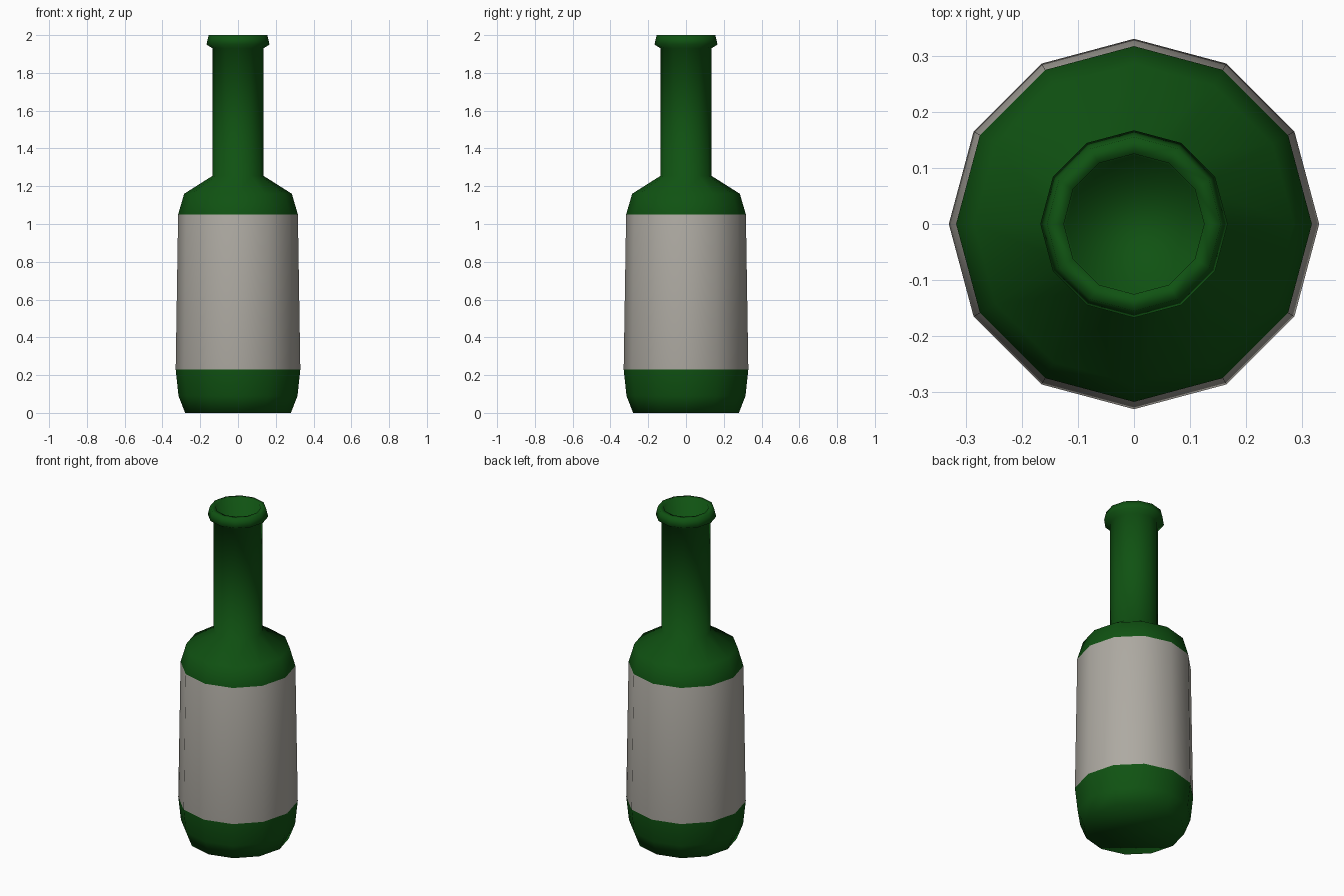
import bpy
import bmesh
import math

cube = bpy.data.objects.get("Cube")
if cube:
    bpy.data.objects.remove(cube, do_unlink=True)

SIDES = 12


def material(name, colour):
    mat = bpy.data.materials.new(name)
    mat.use_nodes = True
    mat.diffuse_color = colour
    bsdf = mat.node_tree.nodes["Principled BSDF"]
    bsdf.inputs["Base Color"].default_value = colour
    bsdf.inputs["Roughness"].default_value = 0.6
    return mat


def lathe(name, profile, mats):
    """Spin (radius, height) points into a closed, smooth-shaded solid."""
    bm = bmesh.new()
    rings = []
    for r, z in profile:
        angles = [2 * math.pi * i / SIDES for i in range(SIDES)]
        rings.append([bm.verts.new((r * math.cos(a), r * math.sin(a), z)) for a in angles])
    for low, high in zip(rings, rings[1:]):
        for i in range(SIDES):
            j = (i + 1) % SIDES
            bm.faces.new((low[i], low[j], high[j], high[i]))
    bm.faces.new(rings[0][::-1])
    bm.faces.new(rings[-1])
    for face in bm.faces:
        face.smooth = True
    mesh = bpy.data.meshes.new(name)
    bm.to_mesh(mesh)
    bm.free()
    for mat in mats:
        mesh.materials.append(mat)
    obj = bpy.data.objects.new(name, mesh)
    bpy.context.collection.objects.link(obj)
    return obj


green = material("green glass", (0.005, 0.085, 0.006, 1))
paper = material("label paper", (0.42, 0.40, 0.36, 1))

LABEL_LOW, LABEL_HIGH = 0.23, 1.05

# Base, body, shoulder, neck, lip, then down inside the mouth
bottle = lathe("bottle", [
    (0.28, 0), (0.315, 0.09), (0.33, LABEL_LOW), (0.317, LABEL_HIGH),
    (0.285, 1.16), (0.135, 1.255), (0.135, 1.93), (0.167, 1.95),
    (0.155, 2.0), (0.125, 2.0), (0.122, 1.7),
], [green, paper])

# Label band wraps the straight part of the body
for face in bottle.data.polygons:
    if len(face.vertices) == 4 and LABEL_LOW < face.center.z < LABEL_HIGH:
        face.material_index = 1
